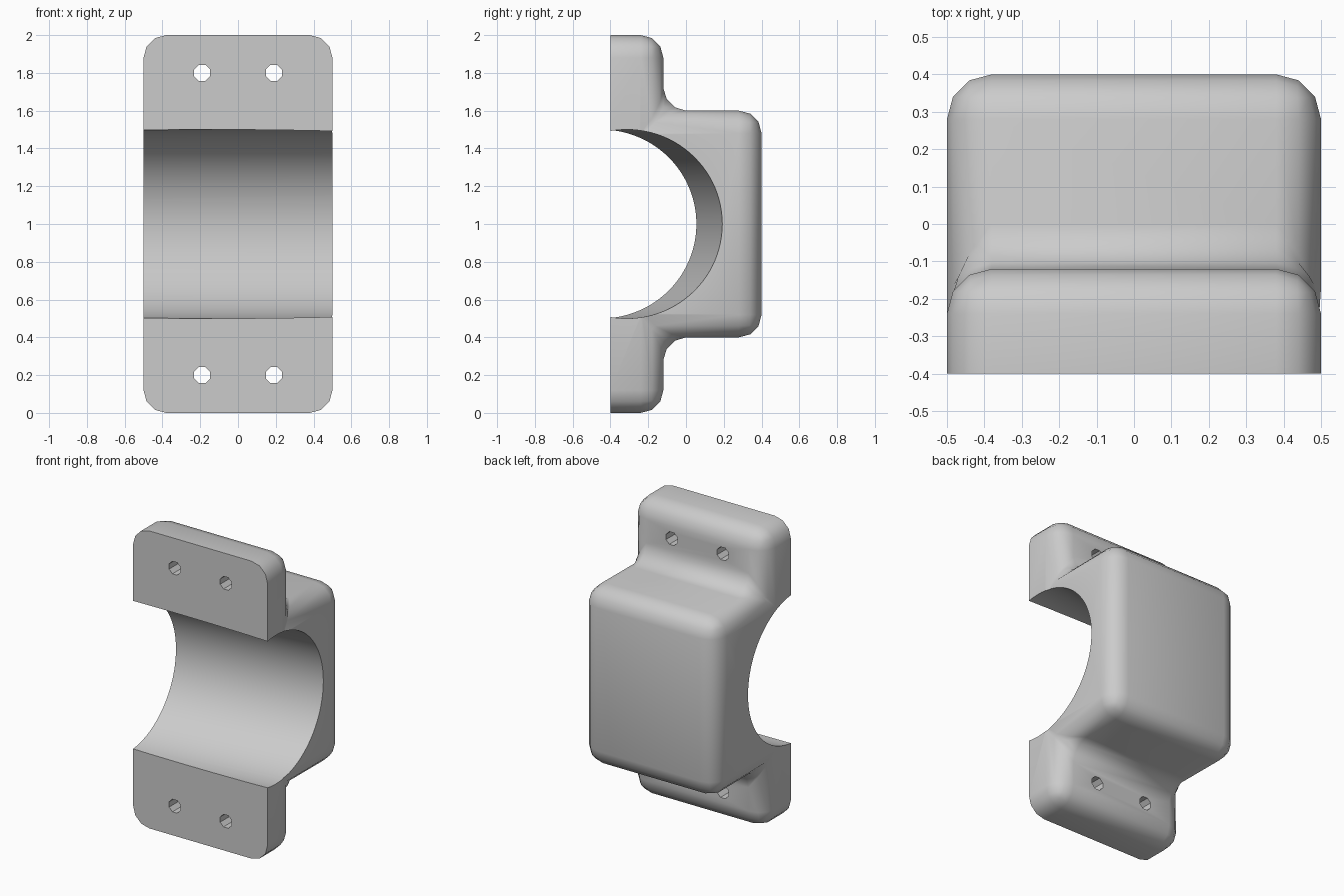
import bpy
import bmesh
import math
from mathutils import Matrix

cube = bpy.data.objects.get("Cube")
if cube:
    bpy.data.objects.remove(cube)

grey = bpy.data.materials.new("plain grey")
grey.use_nodes = True
colour = (0.6, 0.6, 0.6, 1.0)
grey.diffuse_color = colour
grey.node_tree.nodes["Principled BSDF"].inputs["Base Color"].default_value = colour

HALF_WIDTH = 0.5
FRONT, FLANGE_BACK, BACK = -0.4, -0.12, 0.4
ROUND = 0.12


def make_object(name, bm):
    bmesh.ops.recalc_face_normals(bm, faces=bm.faces)
    mesh = bpy.data.meshes.new(name)
    bm.to_mesh(mesh)
    bm.free()
    mesh.materials.append(grey)
    obj = bpy.data.objects.new(name, mesh)
    bpy.context.collection.objects.link(obj)
    return obj


def cutter(name, radius, depth, sides, matrix):
    bm = bmesh.new()
    bmesh.ops.create_cone(bm, cap_ends=True, segments=sides, radius1=radius,
                          radius2=radius, depth=depth, matrix=matrix)
    obj = make_object(name, bm)
    obj.hide_render = True
    obj.hide_set(True)
    return obj


# Clamp body: stepped side profile extruded across the width
profile = [(FRONT, 0), (FLANGE_BACK, 0), (FLANGE_BACK, 0.4), (BACK, 0.4),
           (BACK, 1.6), (FLANGE_BACK, 1.6), (FLANGE_BACK, 2), (FRONT, 2)]
bm = bmesh.new()
side = bm.faces.new([bm.verts.new((-HALF_WIDTH, y, z)) for y, z in profile])
extruded = bmesh.ops.extrude_face_region(bm, geom=[side], use_keep_orig=True)
moved = [g for g in extruded["geom"] if isinstance(g, bmesh.types.BMVert)]
bmesh.ops.translate(bm, verts=moved, vec=(2 * HALF_WIDTH, 0, 0))
bmesh.ops.recalc_face_normals(bm, faces=bm.faces)

# Round every edge except those of the flat mating face
edges = [e for e in bm.edges if any(v.co.y > FRONT + 0.01 for v in e.verts)]
bmesh.ops.bevel(bm, geom=edges, offset=ROUND, offset_type='OFFSET', segments=3,
                profile=0.5, affect='EDGES', clamp_overlap=True)
body = make_object("clamp_body", bm)

# Slightly skewed round bore
skew = math.radians(7.8)
cutters = [cutter("bore_cutter", 0.5, 3, 96,
                  Matrix.Translation((0, -0.381, 1))
                  @ Matrix.Rotation(skew, 4, 'Z')
                  @ Matrix.Rotation(math.pi / 2, 4, 'Y'))]

# Four bolt holes through the flanges
for x in (-0.19, 0.19):
    for z in (0.2, 1.8):
        cutters.append(cutter("bolt_hole_cutter", 0.046, 0.6, 8,
                              Matrix.Translation((x, -0.25, z))
                              @ Matrix.Rotation(math.pi / 2, 4, 'X')
                              @ Matrix.Rotation(math.pi / 8, 4, 'Z')))

bpy.ops.object.select_all(action='DESELECT')
body.select_set(True)
bpy.context.view_layer.objects.active = body
for tool in cutters:
    cut = body.modifiers.new(tool.name, 'BOOLEAN')
    cut.operation = 'DIFFERENCE'
    cut.solver = 'EXACT'
    cut.object = tool
    bpy.ops.object.modifier_apply(modifier=cut.name)
    bpy.data.objects.remove(tool)

bpy.ops.object.shade_smooth_by_angle(angle=math.radians(40))
